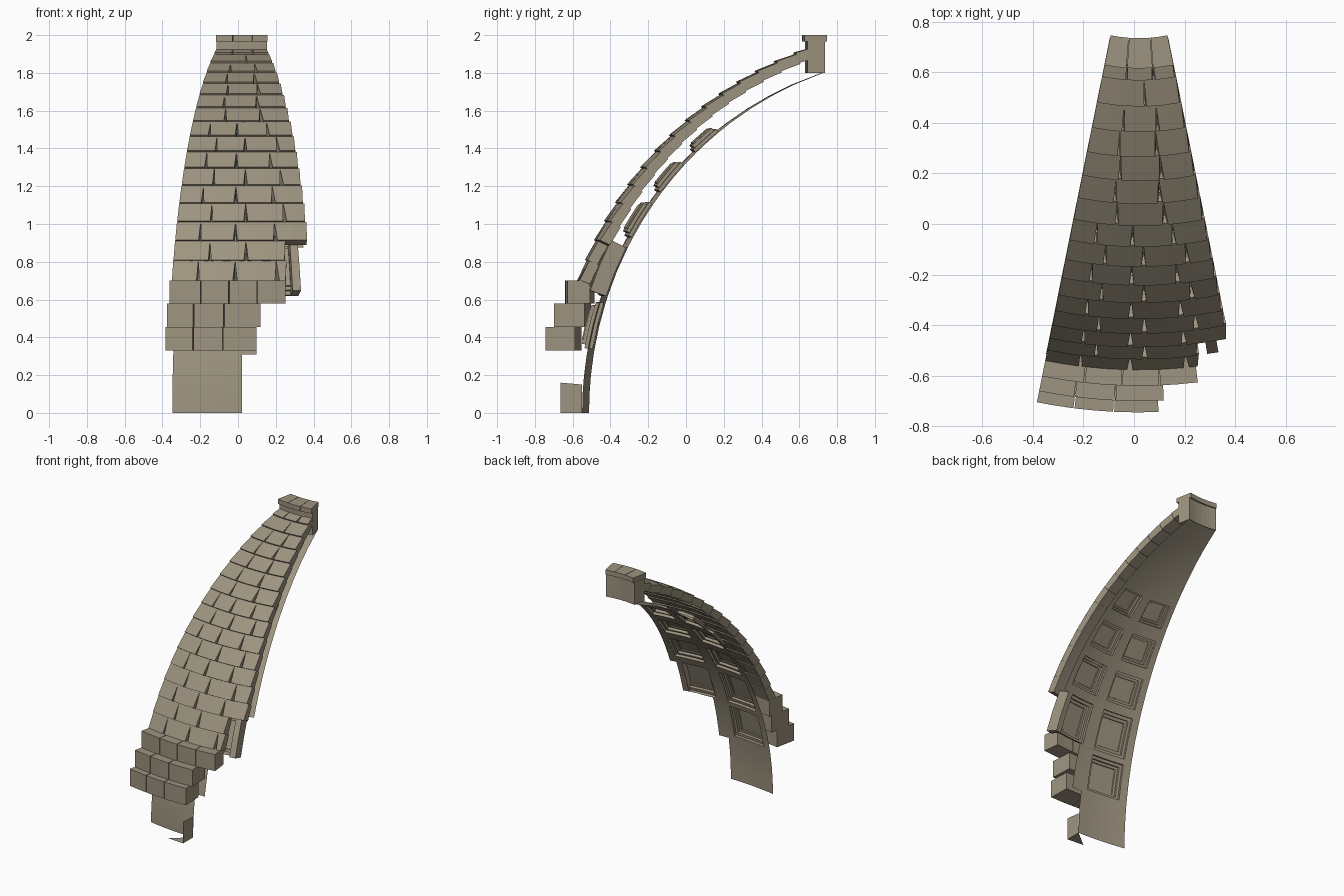
import bpy, bmesh
from math import sin, cos, radians

cube = bpy.data.objects.get("Cube")
if cube:
    bpy.data.objects.remove(cube)

stone = bpy.data.materials.new("taupe_stone")
stone.use_nodes = True
colour = (0.34, 0.295, 0.215, 1)
stone.diffuse_color = colour
stone.node_tree.nodes["Principled BSDF"].inputs["Base Color"].default_value = colour

AXIS_X, AXIS_Y = 0.02, 1.31     # vertical axis of the dome
HALF = 11.4                     # half angle of the wedge, degrees


def polar(r, az, z):
    a = radians(az)
    return (AXIS_X + r * sin(a), AXIS_Y - r * cos(a), z)


def outer(t, off=0.0):
    t = radians(t)
    return (2.0 + off) * cos(t), (2.045 + off) * sin(t)


def inner(t, az, off=0.0):
    t = radians(t)
    return polar((1.86 + off) * cos(t), az, (1.9 + off) * sin(t))


def finish(bm, name, smooth=False):
    bmesh.ops.remove_doubles(bm, verts=bm.verts, dist=0.0001)
    if not smooth:
        bmesh.ops.recalc_face_normals(bm, faces=bm.faces)
    mesh = bpy.data.meshes.new(name)
    bm.to_mesh(mesh)
    bm.free()
    mesh.materials.append(stone)
    ob = bpy.data.objects.new(name, mesh)
    bpy.context.collection.objects.link(ob)
    if smooth:
        bpy.ops.object.select_all(action='DESELECT')
        ob.select_set(True)
        bpy.context.view_layer.objects.active = ob
        bpy.ops.object.shade_smooth_by_angle(angle=radians(25))
    return ob


def add_block(bm, az0, az1, profile, gaps=None, steps=2):
    """Sweep a closed (r, z) profile about the axis; gaps trims each point's ends."""
    gaps = gaps or [0.0] * len(profile)
    rings = []
    for i in range(steps + 1):
        f = i / steps
        rings.append([bm.verts.new(polar(r, az0 + g + (az1 - az0 - 2 * g) * f, z))
                      for (r, z), g in zip(profile, gaps)])
    n = len(profile)
    for a, b in zip(rings, rings[1:]):
        for j in range(n):
            k = (j + 1) % n
            bm.faces.new((a[j], a[k], b[k], b[j]))
    bm.faces.new(rings[0])
    bm.faces.new(rings[-1][::-1])


def box_profile(r0, r1, z0, z1):
    return [(r1, z0), (r1, z1), (r0, z1), (r0, z0)]


# Roof courses of overlapping tiles with tapered joints
ROWS, T0, STEP = 16, 20.0, 3.22
bm = bmesh.new()
for k in range(ROWS):
    lo, hi = T0 + k * STEP, T0 + (k + 1) * STEP
    side = 1 if k % 2 else -1
    if k == 14:
        joints = [1.5]
    elif k > 8:
        joints = [-4.3 + 0.3 * side, 4.2 + 0.3 * side]
    else:
        joints = [j + 0.9 * side for j in (-6.3, -0.2, 6.6)]
    end = 7.4 if k < 2 else HALF
    cuts = [-HALF] + [j for j in joints if j < end - 0.5] + [end]
    prof = [outer(lo, 0.008), outer(hi, -0.002), outer(hi, -0.057), outer(lo, -0.05)]
    gap = 0.35 if k < 9 else 0.5
    for a, b in zip(cuts, cuts[1:]):
        add_block(bm, a, b, prof, [gap if a > -HALF else 0.1, 0, 0, 0.1])
finish(bm, "roof_tiles")

# Stepped block courses at the foot of the roof
courses = [
    ("lower_step_blocks", 1.90, 2.055, 0.33, 0.455, (-HALF, -7.2, -2.8, 2.2)),
    ("middle_step_blocks", 1.85, 2.01, 0.455, 0.578, (-HALF, -7.3, -2.7, 2.85)),
    ("upper_step_blocks", 1.83, 1.95, 0.578, 0.70, (-HALF, -6.4, -2.0, 2.4, 6.9)),
]
for name, r0, r1, z0, z1, cuts in courses:
    bm = bmesh.new()
    for a, b in zip(cuts, cuts[1:]):
        add_block(bm, a + 0.06, b - 0.06, box_profile(r0, r1, z0, z1))
    finish(bm, name)

# Crown ring with its cap stones
bm = bmesh.new()
add_block(bm, -HALF, HALF, box_profile(0.585, 0.68, 1.80, 1.965), steps=6)
finish(bm, "crown_ring")
bm = bmesh.new()
caps = (-HALF, -4, 4.5, HALF)
for a, b in zip(caps, caps[1:]):
    add_block(bm, a + 0.1, b - 0.1, box_profile(0.575, 0.695, 1.965, 2.0))
finish(bm, "crown_cap")

# Coffered inner shell, cut back in steps on its left side
COLUMN, COL_HALF = 5.6, 4.0
coffer_rows = [(10.3, 17.8), (19.0, 27.4), (29.3, 35.6), (38.0, 43.8), (46.6, 51.6)]
az_cuts = [-HALF, -9.6, -7.6, -5.6, -3.6, -1.6, 0, 1.6, 2.4, 3.6, 5.6, 7.6, 9.6, HALF]
t_cuts = [0, 3, 6, 9.4, 54, 58, 62, 66, 71.3]
for lo, hi in coffer_rows:
    t_cuts += [lo, (lo + hi) / 2, hi]
t_cuts.sort()


def shell_end(t):
    return 0 if t < 9.4 else 2.4 if t < 18.5 else 9.6 if t < 28 else HALF


def has_coffer(row, column):
    return not (row == 0 and column > 0)


def in_coffer(az, t):
    for i, (lo, hi) in enumerate(coffer_rows):
        if lo < t < hi and abs(abs(az) - COLUMN) < COL_HALF:
            return has_coffer(i, az)
    return False


bm = bmesh.new()
for t0, t1 in zip(t_cuts, t_cuts[1:]):
    for a0, a1 in zip(az_cuts, az_cuts[1:]):
        az, t = (a0 + a1) / 2, (t0 + t1) / 2
        if az < shell_end(t) and not in_coffer(az, t):
            corners = ((t0, a0), (t1, a0), (t1, a1), (t0, a1))
            bm.faces.new([bm.verts.new(inner(*c)) for c in corners])


def coffer_ring(centre, t_mid, t_half, scale, depth):
    path = []
    corners = [(-1, -1), (-1, 1), (1, 1), (1, -1)]
    for (u0, v0), (u1, v1) in zip(corners, corners[1:] + corners[:1]):
        for i in range(4):
            f = i / 4
            u, v = u0 + (u1 - u0) * f, v0 + (v1 - v0) * f
            path.append(bm.verts.new(inner(t_mid + v * t_half * scale,
                                           centre + u * COL_HALF * scale, depth)))
    return path


sinks = [(1, 0), (1, 0.018), (0.84, 0.018), (0.84, 0.036), (0.7, 0.036), (0.68, 0.042)]
for i, (lo, hi) in enumerate(coffer_rows):
    for centre in (-COLUMN, COLUMN):
        if not has_coffer(i, centre):
            continue
        rings = [coffer_ring(centre, (lo + hi) / 2, (hi - lo) / 2, s, d) for s, d in sinks]
        for a, b in zip(rings, rings[1:]):
            for j in range(len(a)):
                k = (j + 1) % len(a)
                bm.faces.new((a[j], a[k], b[k], b[j]))
        bm.faces.new(rings[-1])
finish(bm, "coffered_shell", smooth=True)

# Broken rib between shell and roof on the left side
bm = bmesh.new()
for lo, hi in ((19.0, 23.2), (23.2, 27.4)):
    prof = []
    for t, off in ((lo, 0.09), (hi, 0.09), (hi, 0), (lo, 0)):
        t = radians(t)
        prof.append(((1.86 + off) * cos(t), (1.9 + off) * sin(t)))
    add_block(bm, 8.4, 9.8, prof, steps=1)
finish(bm, "broken_rib")

# Remnant of the base wall: an end plate and a scrap of floor
bm = bmesh.new()
front, back, x = -0.665, -0.55, AXIS_X
plate = [(x, front, 0), (x, back, 0), (x, back, 0.15), (x, front, 0.16)]
scrap = [(x, front, 0), (x, back, 0), (x - 0.13, front + 0.01, 0)]
for outline in (plate, scrap):
    bm.faces.new([bm.verts.new(p) for p in outline])
finish(bm, "base_wall_remnant")
